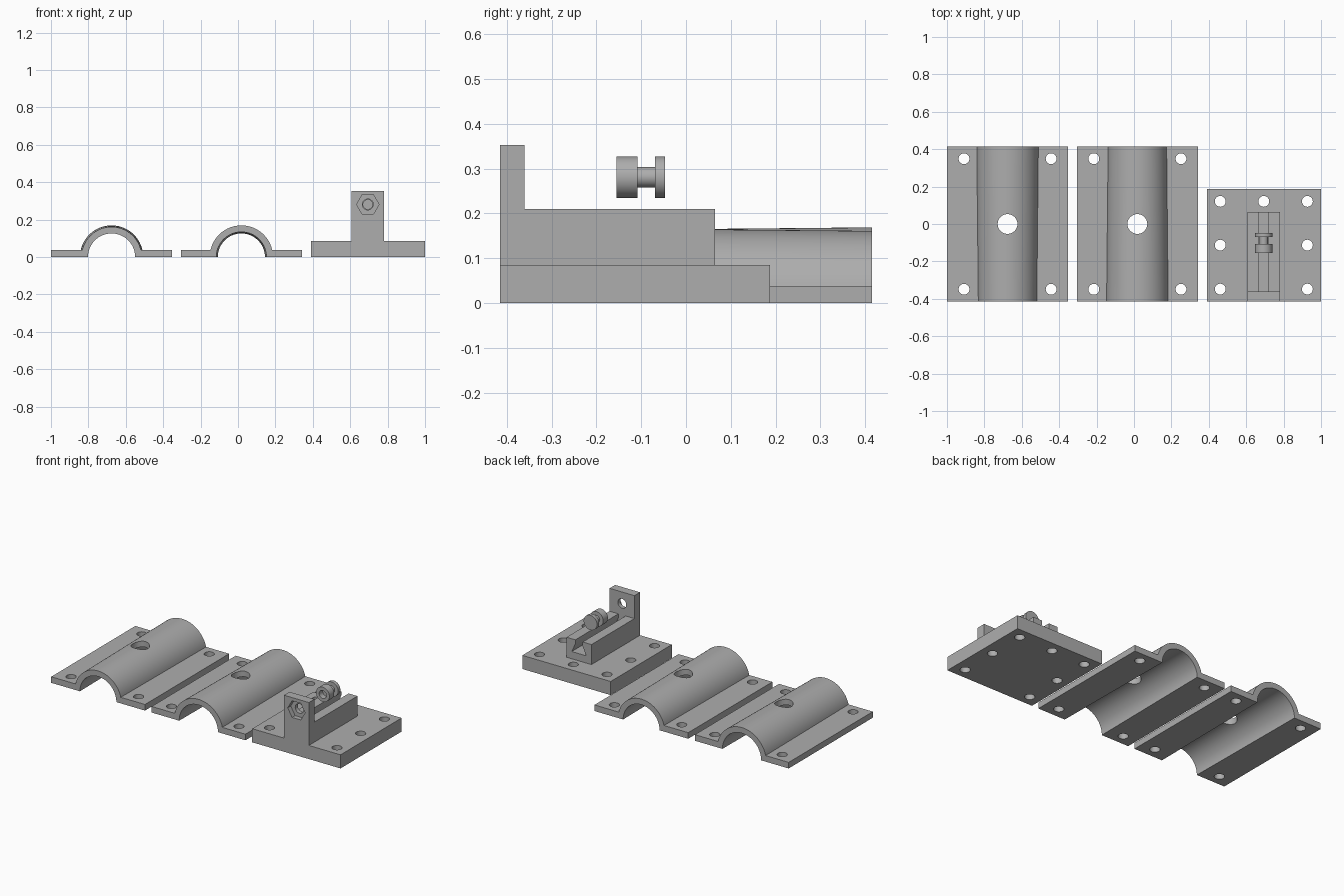
import bpy
import math
from mathutils import Matrix, Vector

old = bpy.data.objects.get("Cube")
if old:
    bpy.data.objects.remove(old, do_unlink=True)

grey = bpy.data.materials.new("plain grey")
grey.use_nodes = True
colour = (0.42, 0.42, 0.42, 1)
grey.diffuse_color = colour
grey.node_tree.nodes["Principled BSDF"].inputs["Base Color"].default_value = colour


def loft(name, front, back, y0, y1):
    """Solid between two matching x-z outlines."""
    n = len(front)
    verts = [(x, y0, z) for x, z in front] + [(x, y1, z) for x, z in back]
    faces = [list(range(n)), list(range(2 * n - 1, n - 1, -1))]
    faces += [(i, i + n, (i + 1) % n + n, (i + 1) % n) for i in range(n)]
    mesh = bpy.data.meshes.new(name)
    mesh.from_pydata(verts, [], faces)
    mesh.materials.append(grey)
    obj = bpy.data.objects.new(name, mesh)
    bpy.context.collection.objects.link(obj)
    return obj


def box(name, x0, x1, y0, y1, z0, z1):
    outline = [(x0, z0), (x1, z0), (x1, z1), (x0, z1)]
    return loft(name, outline, outline, y0, y1)


def disc(name, x, z, r, y0, y1, sides=48):
    """Cylinder along y; six sides make a hexagon with points left and right."""
    ring = [(x + r * math.cos(math.tau * i / sides),
             z + r * math.sin(math.tau * i / sides)) for i in range(sides)]
    return loft(name, ring, ring, y0, y1)


def drill(x, y, r):
    """Vertical hole cutter."""
    obj = disc("drill", 0, 0, r, -0.5, 0.5, 32)
    obj.data.transform(Matrix.Translation((x, y, 0)) @ Matrix.Rotation(math.pi / 2, 4, 'X'))
    return obj


def combine(target, tool, operation='DIFFERENCE'):
    tool.hide_render = True
    mod = target.modifiers.new("combine", 'BOOLEAN')
    mod.operation, mod.solver, mod.object = operation, 'EXACT', tool
    bpy.context.view_layer.objects.active = target
    bpy.ops.object.modifier_apply(modifier=mod.name)
    bpy.data.objects.remove(tool, do_unlink=True)


def finish(obj):
    bpy.ops.object.select_all(action='DESELECT')
    obj.select_set(True)
    bpy.context.view_layer.objects.active = obj
    bpy.ops.object.shade_smooth_by_angle(angle=math.radians(30))


# Tapered saddle clamps
FLANGE, WALL, HALF, LENGTH = 0.038, 0.035, 0.324, 0.415


def clamp_outline(cx, r, steps=48):
    inner = r - WALL
    start = math.asin(FLANGE / r)
    pts = [(HALF, 0), (HALF, FLANGE)]
    for i in range(steps + 1):
        a = start + (math.pi - 2 * start) * i / steps
        pts.append((r * math.cos(a), r * math.sin(a)))
    pts += [(-HALF, FLANGE), (-HALF, 0)]
    for i in range(steps + 1):
        a = math.pi * (1 - i / steps)
        pts.append((inner * math.cos(a), inner * math.sin(a)))
    return [(cx + x, z) for x, z in reversed(pts)]


for name, cx, r_front, r_back in (("right_clamp", -0.676, 0.161, 0.169),
                                  ("middle_clamp", 0.018, 0.169, 0.161)):
    clamp = loft(name, clamp_outline(cx, r_front), clamp_outline(cx, r_back), -LENGTH, LENGTH)
    combine(clamp, drill(cx, 0, 0.053))
    for sx in (-1, 1):
        for sy in (-1, 1):
            combine(clamp, drill(cx + sx * 0.233, sy * 0.349, 0.029))
    finish(clamp)

# Mounting base with rail and upright tab
CX, AXIS_Z = 0.694, 0.281
base = box("rail_base", CX - 0.305, CX + 0.305, -LENGTH, 0.188, 0, 0.085)
combine(base, box("rail", CX - 0.086, CX + 0.086, -LENGTH, 0.065, 0.04, 0.21), 'UNION')
combine(base, box("tab", CX - 0.086, CX + 0.086, -LENGTH, -0.36, 0.15, 0.353), 'UNION')

# Undercut slot, open at the top and the rear
slot = [(CX - 0.05, 0.13), (CX + 0.05, 0.13), (CX + 0.025, 0.185),
        (CX + 0.025, 0.25), (CX - 0.025, 0.25), (CX - 0.025, 0.185)]
combine(base, loft("slot", slot, slot, -0.36, 0.1))

# Bolt hole and nut pocket in the tab
combine(base, disc("bolt_hole", CX, AXIS_Z, 0.029, -0.5, -0.3))
combine(base, disc("nut_pocket", CX, AXIS_Z, 0.06, -0.5, -0.385, 6))

# Screw holes around the base
for sx in (-1, 0, 1):
    for y in (-0.348, -0.113, 0.121):
        if sx or y > 0:
            combine(base, drill(CX + sx * 0.233, y, 0.029))
finish(base)

# Sliding button with a socket in its front head
button = disc("slider_button", CX, AXIS_Z, 0.046, -0.155, -0.108)
combine(button, disc("neck", CX, AXIS_Z, 0.0225, -0.115, -0.06), 'UNION')
combine(button, disc("rear_head", CX, AXIS_Z, 0.046, -0.069, -0.047), 'UNION')
combine(button, disc("socket", CX, AXIS_Z, 0.025, -0.2, -0.12))
finish(button)
